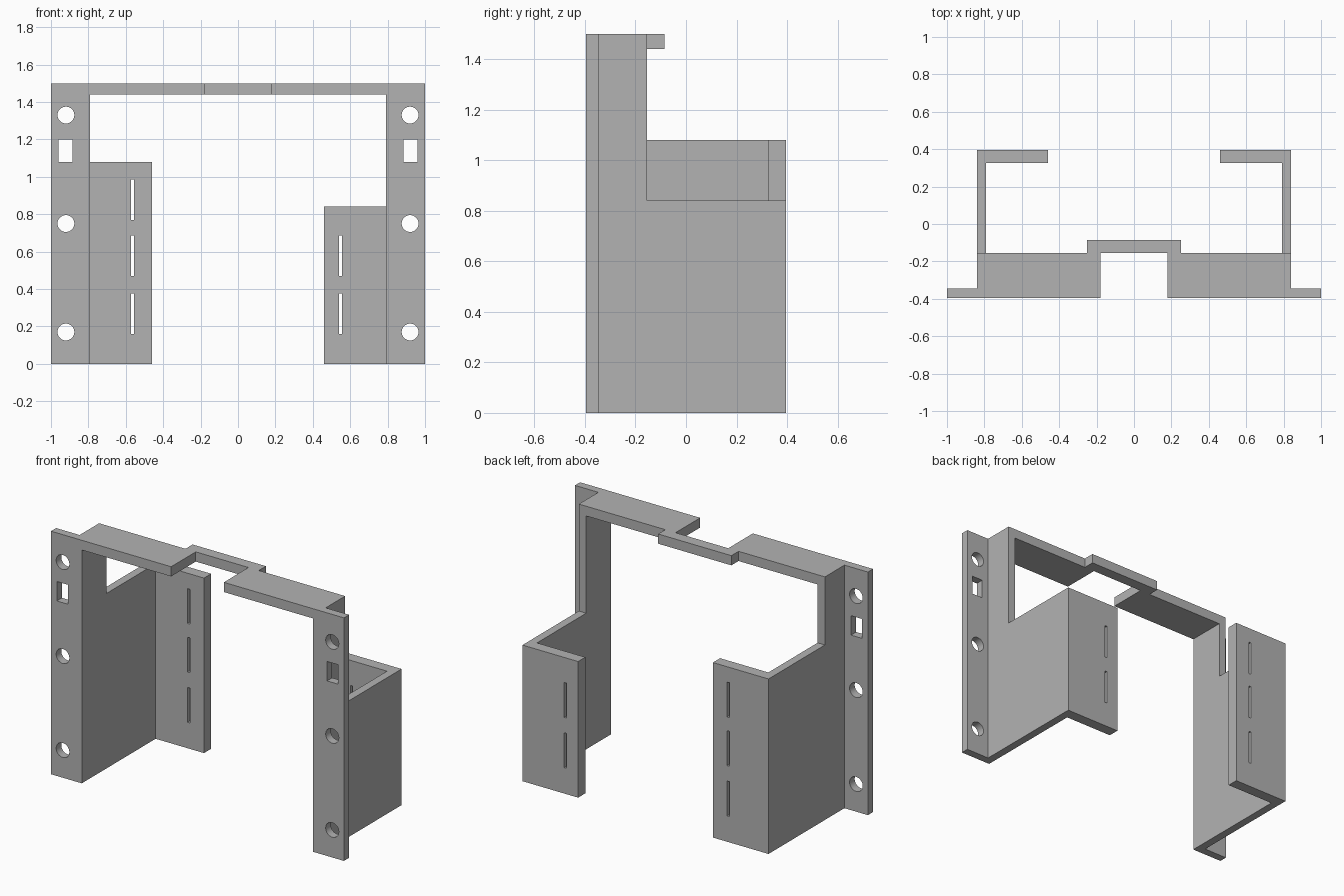
import bpy, bmesh
from mathutils import Matrix, Vector

if "Cube" in bpy.data.objects:
    bpy.data.objects.remove(bpy.data.objects["Cube"], do_unlink=True)

GREY = (0.45, 0.45, 0.45, 1)
mat = bpy.data.materials.new("plain_grey")
mat.use_nodes = True
mat.diffuse_color = GREY
bsdf = next(n for n in mat.node_tree.nodes if n.type == 'BSDF_PRINCIPLED')
bsdf.inputs["Base Color"].default_value = GREY

# Main levels: front, flange back, shelf back, rear panel front, rear
FRONT, EAR_BACK, SHELF_BACK, PANEL_FRONT, REAR = -0.395, -0.345, -0.155, 0.325, 0.395
INNER, OUTER = 0.79, 0.84
TOP, UNDER = 1.5, 1.44


def add_box(bm, x, y, z):
    lo, hi = map(Vector, zip(sorted(x), sorted(y), sorted(z)))
    size = Matrix.Diagonal((*(hi - lo), 1))
    bmesh.ops.create_cube(bm, size=1, matrix=Matrix.Translation((lo + hi) / 2) @ size)


def add_rod(bm, x, z, radius):
    turn = Matrix.Translation((x, EAR_BACK, z)) @ Matrix.Rotation(1.5707963, 4, 'X')
    bmesh.ops.create_cone(bm, cap_ends=True, segments=32, radius1=radius,
                          radius2=radius, depth=0.4, matrix=turn)


def finish(name, bm):
    bmesh.ops.recalc_face_normals(bm, faces=bm.faces)
    mesh = bpy.data.meshes.new(name)
    bm.to_mesh(mesh)
    bm.free()
    mesh.materials.append(mat)
    obj = bpy.data.objects.new(name, mesh)
    bpy.context.collection.objects.link(obj)
    return obj


def box(name, x, y, z):
    bm = bmesh.new()
    add_box(bm, x, y, z)
    return finish(name, bm)


def cut(obj, cutter_bm):
    cutter = finish("cutter", cutter_bm)
    cutter.hide_render = True
    mod = obj.modifiers.new("openings", 'BOOLEAN')
    mod.operation, mod.solver, mod.object = 'DIFFERENCE', 'EXACT', cutter
    bpy.ops.object.select_all(action='DESELECT')
    obj.select_set(True)
    bpy.context.view_layer.objects.active = obj
    bpy.ops.object.modifier_apply(modifier=mod.name)
    bpy.data.objects.remove(cutter, do_unlink=True)
    bpy.ops.object.shade_smooth_by_angle()


def build_side(side, s, height, slot_x, slot_starts):
    # Mounting ear with round holes and one rectangular window
    ear = box(side + "_mounting_ear", (s * OUTER, s), (FRONT, EAR_BACK), (0, TOP))
    holes = bmesh.new()
    for z in (0.17, 0.75, 1.33):
        add_rod(holes, s * 0.92, z, 0.045)
    add_box(holes, (s * 0.885, s * 0.96), (FRONT - 0.1, EAR_BACK + 0.1), (1.08, 1.2))
    cut(ear, holes)

    # Side wall: full-height front post stepping down to the rear
    bm = bmesh.new()
    profile = [(FRONT, 0), (REAR, 0), (REAR, height), (SHELF_BACK, height),
               (SHELF_BACK, UNDER), (FRONT, UNDER)]
    face = bm.faces.new([bm.verts.new((s * INNER, y, z)) for y, z in profile])
    ext = bmesh.ops.extrude_face_region(bm, geom=[face])
    verts = [v for v in ext["geom"] if isinstance(v, bmesh.types.BMVert)]
    bmesh.ops.translate(bm, verts=verts, vec=(s * (OUTER - INNER), 0, 0))
    finish(side + "_side_wall", bm)

    # Rear panel with narrow vertical slots
    panel = box(side + "_rear_panel", (s * 0.46, s * INNER), (PANEL_FRONT, REAR), (0, height))
    slots = bmesh.new()
    for z in slot_starts:
        add_box(slots, (slot_x - 0.008, slot_x + 0.008),
                (PANEL_FRONT - 0.1, REAR + 0.1), (z, z + 0.215))
    cut(panel, slots)

    # Top shelf
    box(side + "_top_shelf", (s * 0.18, s * OUTER), (FRONT, SHELF_BACK), (UNDER, TOP))


build_side("left", 1, 0.84, 0.547, (0.16, 0.47))
build_side("right", -1, 1.08, -0.565, (0.16, 0.47, 0.77))

# Bridge joining the two shelves behind the central notch
box("centre_bridge", (-0.25, 0.25), (SHELF_BACK, -0.085), (UNDER, TOP))
